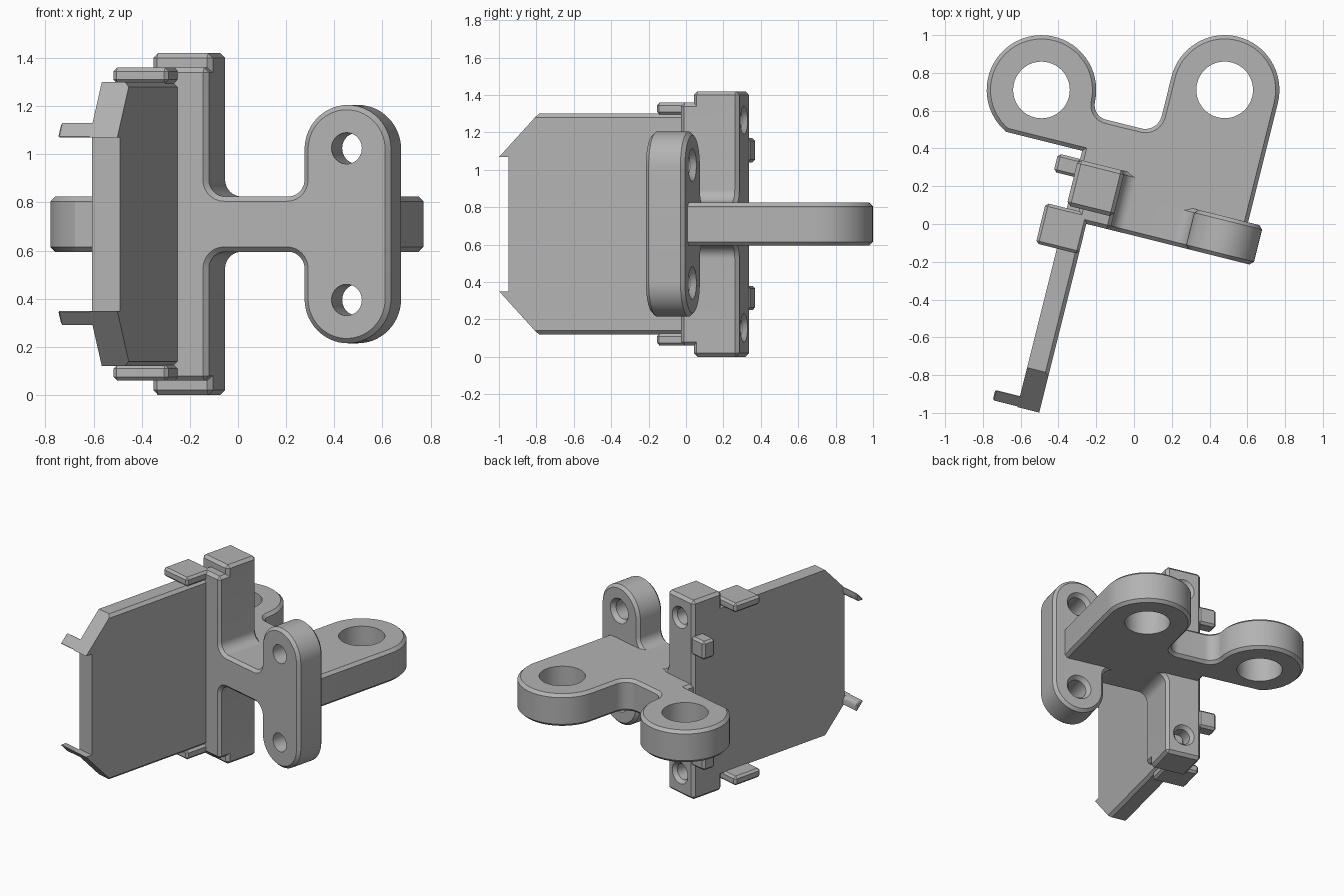
import bpy, bmesh
from math import cos, sin, radians, pi
from mathutils import Matrix, Vector

cube = bpy.data.objects.get("Cube")
if cube:
    bpy.data.objects.remove(cube, do_unlink=True)

TILT = radians(-14)   # the whole bracket is turned about z
MID = 0.71            # height of the mirror plane

grey = bpy.data.materials.new("plain grey")
grey.use_nodes = True
grey.diffuse_color = (0.45, 0.45, 0.45, 1)
grey.node_tree.nodes["Principled BSDF"].inputs["Base Color"].default_value = grey.diffuse_color


def arc(cx, cy, r, a0, a1, n=12):
    angles = [radians(a0 + (a1 - a0) * i / n) for i in range(n + 1)]
    return [(cx + r * cos(a), cy + r * sin(a)) for a in angles]


def flip(points):
    """Mirror (a, z) points about the mid height, in reverse order."""
    return [(a, 2 * MID - z) for a, z in reversed(points)]


def finish(name, bm):
    bmesh.ops.recalc_face_normals(bm, faces=bm.faces)
    mesh = bpy.data.meshes.new(name)
    bm.to_mesh(mesh)
    bm.free()
    mesh.materials.append(grey)
    obj = bpy.data.objects.new(name, mesh)
    obj.rotation_euler.z = TILT
    bpy.context.collection.objects.link(obj)
    return obj


def prism(name, points, axis, lo, hi, chamfer=0.02, keep=lambda edge: True):
    """Extrude a profile along an axis and chamfer its sharp convex edges."""
    place = {"x": lambda a, b, d: (d, a, b),
             "y": lambda a, b, d: (a, d, b),
             "z": lambda a, b, d: (a, b, d)}[axis]
    bm = bmesh.new()
    rings = [[bm.verts.new(place(a, b, d)) for a, b in points] for d in (lo, hi)]
    bm.faces.new(rings[0])
    bm.faces.new(rings[1])
    n = len(points)
    for i in range(n):
        j = (i + 1) % n
        bm.faces.new((rings[0][i], rings[0][j], rings[1][j], rings[1][i]))
    bmesh.ops.recalc_face_normals(bm, faces=bm.faces)
    edges = [e for e in bm.edges if e.calc_face_angle_signed() > 0.7 and keep(e)]
    if chamfer and edges:
        bmesh.ops.bevel(bm, geom=edges, offset=chamfer, segments=1, profile=0.5,
                        affect='EDGES', clamp_overlap=False)
    return finish(name, bm)


def box(name, x, y, z, chamfer=0.015):
    return prism(name, [(x[0], y[0]), (x[1], y[0]), (x[1], y[1]), (x[0], y[1])],
                 "z", z[0], z[1], chamfer)


def drill(target, start, end, r0, r1=None):
    """Cut a round or conical hole between two points."""
    start, end = Vector(start), Vector(end)
    way = end - start
    turn = way.to_track_quat('Z', 'Y').to_matrix().to_4x4()
    bm = bmesh.new()
    bmesh.ops.create_cone(bm, cap_ends=True, segments=48, radius1=r0,
                          radius2=r0 if r1 is None else r1, depth=way.length,
                          matrix=Matrix.Translation((start + end) / 2) @ turn)
    cutter = finish("hole_cutter", bm)
    cutter.hide_render = True
    mod = target.modifiers.new("hole", 'BOOLEAN')
    mod.operation = 'DIFFERENCE'
    mod.solver = 'EXACT'
    mod.object = cutter
    bpy.context.view_layer.update()
    bpy.context.view_layer.objects.active = target
    bpy.ops.object.modifier_apply(modifier=mod.name)
    bpy.data.objects.remove(cutter, do_unlink=True)


parts = []
WEB = 0.825     # top of the web and arms
FIL = 0.07      # fillet radius

# front frame: column, web and rounded pad in one profile
upper = [(-0.30, 1.36), (-0.115, 1.36)]
upper += arc(-0.115 + FIL, WEB + FIL, FIL, 180, 270)
upper += arc(0.295 - FIL, WEB + FIL, FIL, 270, 360)
upper += arc(0.48, 1.02, 0.185, 180, 0, 28)
frame = prism("front_frame", upper + flip(upper), "y", -0.06, 0.155)
for z in (1.025, 2 * MID - 1.025):
    drill(frame, (0.48, -0.2, z), (0.48, 0.3, z), 0.065)
    drill(frame, (0.48, 0.125, z), (0.48, 0.165, z), 0.065, 0.095)
parts.append(frame)

# tall block flaring into the web
half = [(-0.37, 1.42), (-0.115, 1.42)]
half += arc(-0.115 + FIL, WEB + FIL, FIL, 180, 270) + [(0.06, WEB)]
block = prism("tall_block", half + flip(half), "y", 0.01, 0.26)
for z in (1.265, 2 * MID - 1.265):
    drill(block, (-0.24, 0.12, z), (-0.24, 0.3, z), 0.055)
    drill(block, (-0.24, 0.235, z), (-0.24, 0.27, z), 0.055, 0.085)
parts.append(block)

# flat plate with two ring-ended arms
left, right, R = (-0.647, 0.57), (0.294, 0.805), 0.29
outline = [(0.584, -0.03), (-0.26, -0.03), (-0.26, 0.1), (-0.36, 0.1), (-0.36, 0.31)]
outline += arc(*left, R, 243.7, 1.5, 40)
outline += arc(-0.277, 0.58, 0.08, 183, 270)
outline += arc(-0.086, 0.59, 0.09, 270, 360)
outline += arc(*right, R, 180, 0, 32)
plate = prism("arm_plate", outline, "z", 2 * MID - WEB, WEB)
for x, y in (left, right):
    drill(plate, (x, y, 0.4), (x, y, 1), 0.15)
parts.append(plate)

# side panel with cut corners and small lips
PANEL = (-0.365, -0.245)
edge = [(0.03, 1.3), (-0.875, 1.3), (-1.09, 1.07), (-1.04, 1.07)]
parts.append(prism("side_panel", edge + flip(edge), "x", *PANEL,
                   keep=lambda e: all(v.co.x > -0.3 and abs(v.co.z - MID) > 0.5
                                      for v in e.verts)))

# mirrored hooks, flanges and pegs above and below
hook = [(-1.09, 1.07), (-1.045, 1.07), (-1.03, 1.085), (-1.03, 1.134)]
for side, mirrored in (("upper", False), ("lower", True)):
    def span(lo, hi):
        return (2 * MID - hi, 2 * MID - lo) if mirrored else (lo, hi)
    parts.append(prism(side + "_hook", flip(hook) if mirrored else hook,
                       "x", -0.50, -0.34, 0.006))
    parts.append(box(side + "_flange", (-0.48, -0.245), (-0.225, -0.005), span(1.295, 1.36)))
    parts.append(box(side + "_peg", (-0.48, -0.35), (0.165, 0.265), span(1.04, 1.17)))

# smooth the round walls, keep the chamfers crisp
for obj in bpy.context.selected_objects:
    obj.select_set(False)
for obj in parts:
    obj.select_set(True)
bpy.context.view_layer.objects.active = parts[0]
bpy.ops.object.shade_smooth_by_angle(angle=radians(25))
